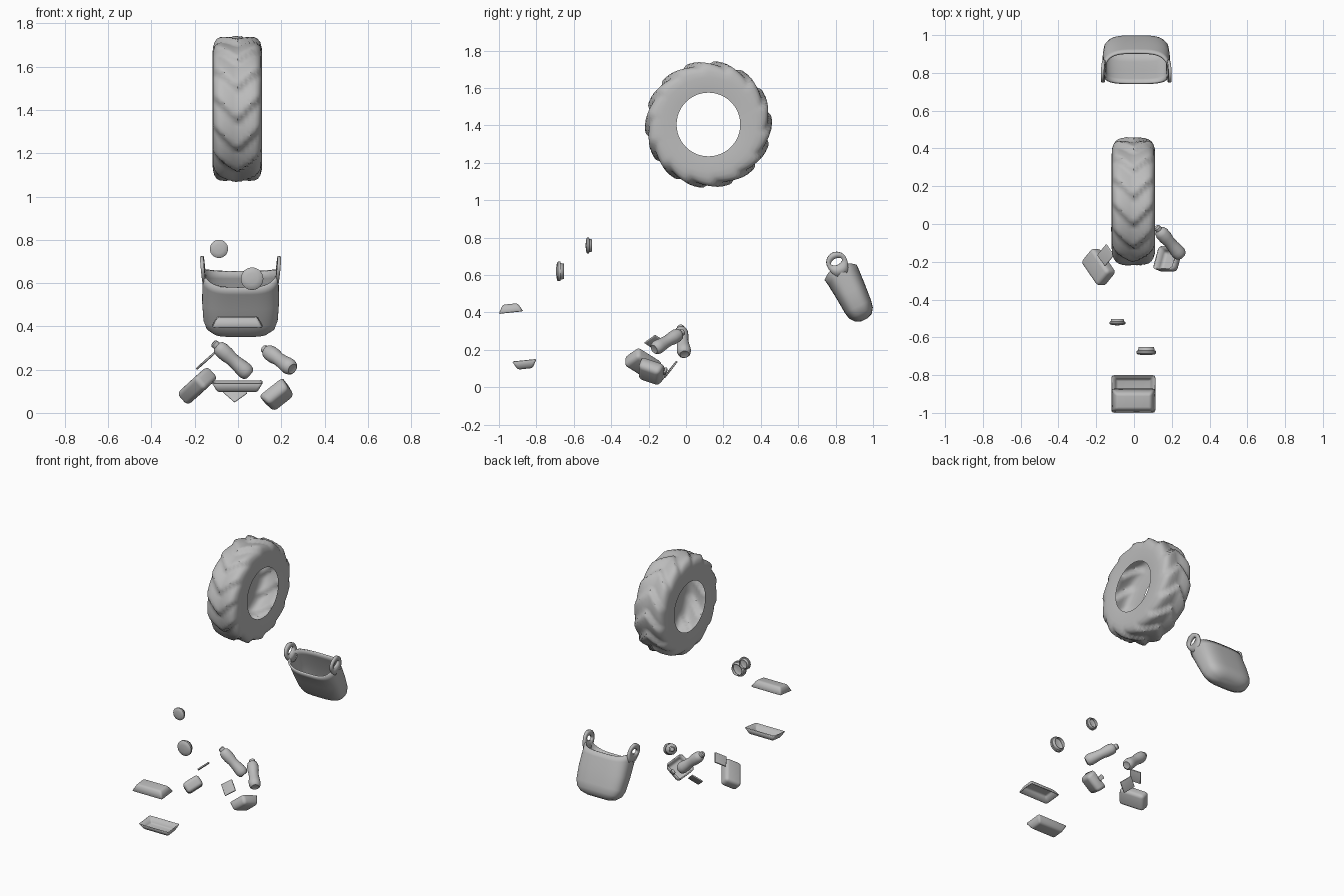
import bpy, bmesh, math
from mathutils import Vector, Matrix

if "Cube" in bpy.data.objects:
    bpy.data.objects.remove(bpy.data.objects["Cube"])

grey = bpy.data.materials.new("plain_grey")
grey.diffuse_color = (0.5, 0.5, 0.5, 1)
grey.use_nodes = True
grey.node_tree.nodes["Principled BSDF"].inputs["Base Color"].default_value = grey.diffuse_color


def frame(loc, a, c):
    """Placement matrix with local x along a and local z along c."""
    a, c = Vector(a).normalized(), Vector(c)
    b = c.cross(a).normalized()
    c = a.cross(b)
    m = Matrix((a, b, c)).transposed().to_4x4()
    m.translation = loc
    return m


def finish(name, bm, matrix=Matrix(), thick=0, recalc=True):
    if recalc:
        bmesh.ops.recalc_face_normals(bm, faces=bm.faces)
    me = bpy.data.meshes.new(name)
    bm.to_mesh(me)
    bm.free()
    ob = bpy.data.objects.new(name, me)
    bpy.context.collection.objects.link(ob)
    me.materials.append(grey)
    ob.matrix_world = matrix
    if thick:
        mod = ob.modifiers.new("wall", 'SOLIDIFY')
        mod.thickness = thick
    return ob


def loft(rings, close=True, cap_first=False, cap_last=False):
    """Skin a list of point rings."""
    bm = bmesh.new()
    vs = [[bm.verts.new(p) for p in r] for r in rings]
    n = len(rings[0])
    for r0, r1 in zip(vs, vs[1:]):
        for i in range(n if close else n - 1):
            j = (i + 1) % n
            bm.faces.new((r0[i], r0[j], r1[j], r1[i]))
    if cap_first:
        bm.faces.new(vs[0][::-1])
    if cap_last:
        bm.faces.new(vs[-1])
    return bm


def lathe(name, profile, matrix, n=24, cap_first=True, cap_last=True, thick=0):
    rings = [[(r * math.cos(2 * math.pi * i / n), r * math.sin(2 * math.pi * i / n), z)
              for i in range(n)] for r, z in profile]
    return finish(name, loft(rings, True, cap_first, cap_last), matrix, thick)


def rounded_box(name, size, matrix, radius, taper=1.0, open_top=False, thick=0):
    bm = bmesh.new()
    bmesh.ops.create_cube(bm, size=1)
    for v in bm.verts:
        k = taper if v.co.z < 0 else 1
        v.co = (v.co.x * size[0], v.co.y * size[1], v.co.z * size[2])
        if k != 1:  # shrink the base by the same margin on every side
            v.co.x -= math.copysign(k, v.co.x)
            v.co.y -= math.copysign(k, v.co.y)
    edges = bm.edges[:]
    if open_top:
        top = max(bm.faces, key=lambda f: f.calc_center_median().z)
        bmesh.ops.delete(bm, geom=[top], context='FACES_ONLY')
        edges = [e for e in bm.edges if len(e.link_faces) == 2]
    bmesh.ops.bevel(bm, geom=edges, offset=radius, segments=4, profile=0.5,
                    affect='EDGES', clamp_overlap=True)
    return finish(name, bm, matrix, thick)


# Tyre: side walls and a tread with swept chevron ribs
LUGS, SEG = 14, 168
side = [(0.110, 0.17), (0.113, 0.20), (0.115, 0.25), (0.113, 0.28), (0.106, 0.303),
        (0.095, 0.317), (0.08, 0.326), (0.06, 0.330), (0.04, 0.332), (0.02, 0.333)]
profile = [(-x, r) for x, r in side] + [(0, 0.333)] + side[::-1]
rings = []
for x, r in profile:
    ring = []
    for i in range(SEG):
        t = 2 * math.pi * i / SEG
        phase = ((t + abs(x) * 3.2) * LUGS / (2 * math.pi)) % 1
        saw = phase / 0.8 if phase < 0.8 else (1 - phase) / 0.2
        depth = 0.022 * min(1, max(0, (r - 0.27) / 0.045))
        rr = r + 0.008 * min(1, max(0, (r - 0.27) / 0.045)) - depth * (1 - saw)
        ring.append((x, -rr * math.sin(t), rr * math.cos(t)))
    rings.append(ring)
finish("tyre", loft(rings), Matrix.Translation((-0.003, 0.12, 1.405)))

# Pouch: leaning open bucket with a dipped rim
pouch_m = Matrix(((1, 0, 0, 0.012), (0, 0.902, -0.431, 0.935),
                  (0, 0.431, 0.902, 0.352), (0, 0, 0, 1)))
sections = [(0.0, 0.08, 0.0, 0.04), (0.012, 0.125, -0.028, 0.07), (0.04, 0.158, -0.05, 0.09),
            (0.08, 0.172, -0.058, 0.098), (0.17, 0.178, -0.065, 0.105),
            (0.25, 0.176, -0.074, 0.11), (0.285, 0.176, -0.08, 0.11)]
rings = []
for w, hw, v0, v1 in sections:
    ring = []
    for i in range(48):
        t = 2 * math.pi * i / 48
        c, s = math.cos(t), math.sin(t)
        px = math.copysign(abs(c) ** 0.6, c)
        py = math.copysign(abs(s) ** 0.7, s)
        lift = 0.035 * px ** 4 * max(0, (w - 0.17) / 0.115)
        ring.append((hw * px, (v0 + v1) / 2 + (v1 - v0) / 2 * py, w + lift))
    rings.append(ring)
finish("pouch", loft(rings, True, True), pouch_m, 0.012)

# Strap loops on both sides of the pouch
for name, s in (("left_strap_loop", -1), ("right_strap_loop", 1)):
    outer, inner = [], []
    for i in range(28):
        t = 2 * math.pi * i / 28
        c, q = math.cos(t), math.sin(t)
        drop = 1.5 if q < 0 else 1
        w = 0.055 * q * drop
        outer.append((s * (0.174 + 0.1 * w), 0.02 + 0.056 * c, 0.342 + w))
        inner.append((s * (0.174 + 0.0017 * q), 0.02 + 0.032 * c, 0.345 + 0.018 * q))
    ob = finish(name, loft([outer, inner]), pouch_m, 0.016)
    ob.modifiers["wall"].offset = 0

# Two round caps: domed in front, hollow behind
for name, loc, r in (("upper_cap", (-0.088, -0.502, 0.758), 0.042),
                     ("lower_cap", (0.065, -0.652, 0.62), 0.052)):
    prof = [(r * 0.78, 0), (r * 0.85, r * 0.35), (r, r * 0.38), (r, r * 0.62),
            (r * 0.9, r * 0.72), (r * 0.5, r * 0.8), (r * 0.05, r * 0.82)]
    lathe(name, prof, frame(loc, (1, 0, 0), (0, -1, 0)), 28, False, True, 0.005)

# Two shallow trays, the upper one turned over
tilt = math.radians(6)
up = Vector((0, -math.sin(tilt), math.cos(tilt)))
for name, loc, z in (("upper_tray", (-0.003, -0.938, 0.424), -up),
                     ("lower_tray", (-0.003, -0.862, 0.12), up)):
    rounded_box(name, (0.232, 0.128, 0.043), frame(loc, (1, 0, 0), z), 0.012,
                0.024, True, 0.006)

# Two limbs with a narrow neck
limb = [(0.012, 0), (0.019, 0.006), (0.019, 0.022), (0.031, 0.032), (0.036, 0.05),
        (0.036, 0.085), (0.031, 0.115), (0.033, 0.15), (0.037, 0.18), (0.038, 0.20),
        (0.033, 0.218), (0.024, 0.226), (0.018, 0.224)]
for name, p, q in (("left_limb", (-0.115, -0.03, 0.325), (0.055, -0.008, 0.175)),
                   ("right_limb", (0.118, -0.015, 0.298), (0.245, -0.163, 0.208))):
    d = Vector(q) - Vector(p)
    lathe(name, limb, frame(p, d.cross((0, 0, 1)), d))

# Left shoe block with its lid plate
left_a, left_c = (0.5, -0.73, 0.46), (-0.66, 0.01, 0.74)
rounded_box("left_block", (0.18, 0.115, 0.075), frame((-0.188, -0.228, 0.125), left_a, left_c), 0.022)
rounded_box("left_plate", (0.08, 0.085, 0.01), frame((-0.15, -0.165, 0.24), left_a, left_c), 0.004)

# Right hollow shell with a small hook, and its lid plate
shell_m = frame((0.185, -0.19, 0.078), (0.78, 0, 0.62), (-0.57, 0.4, 0.72))
rounded_box("right_shell", (0.135, 0.135, 0.06), shell_m, 0.022, 0.008, True, 0.008)
rounded_box("right_hook", (0.03, 0.014, 0.035),
            shell_m @ Matrix.Translation((0, 0.068, 0.04)), 0.005)
rounded_box("right_plate", (0.08, 0.085, 0.01),
            frame((-0.015, -0.083, 0.095), (0.7, 0.4, 0.5), (0, -0.8, 0.6)), 0.004)

# Smooth shading with sharp edges kept
for ob in bpy.data.objects:
    ob.select_set(True)
    bpy.context.view_layer.objects.active = ob
bpy.ops.object.shade_smooth_by_angle(angle=math.radians(35))
